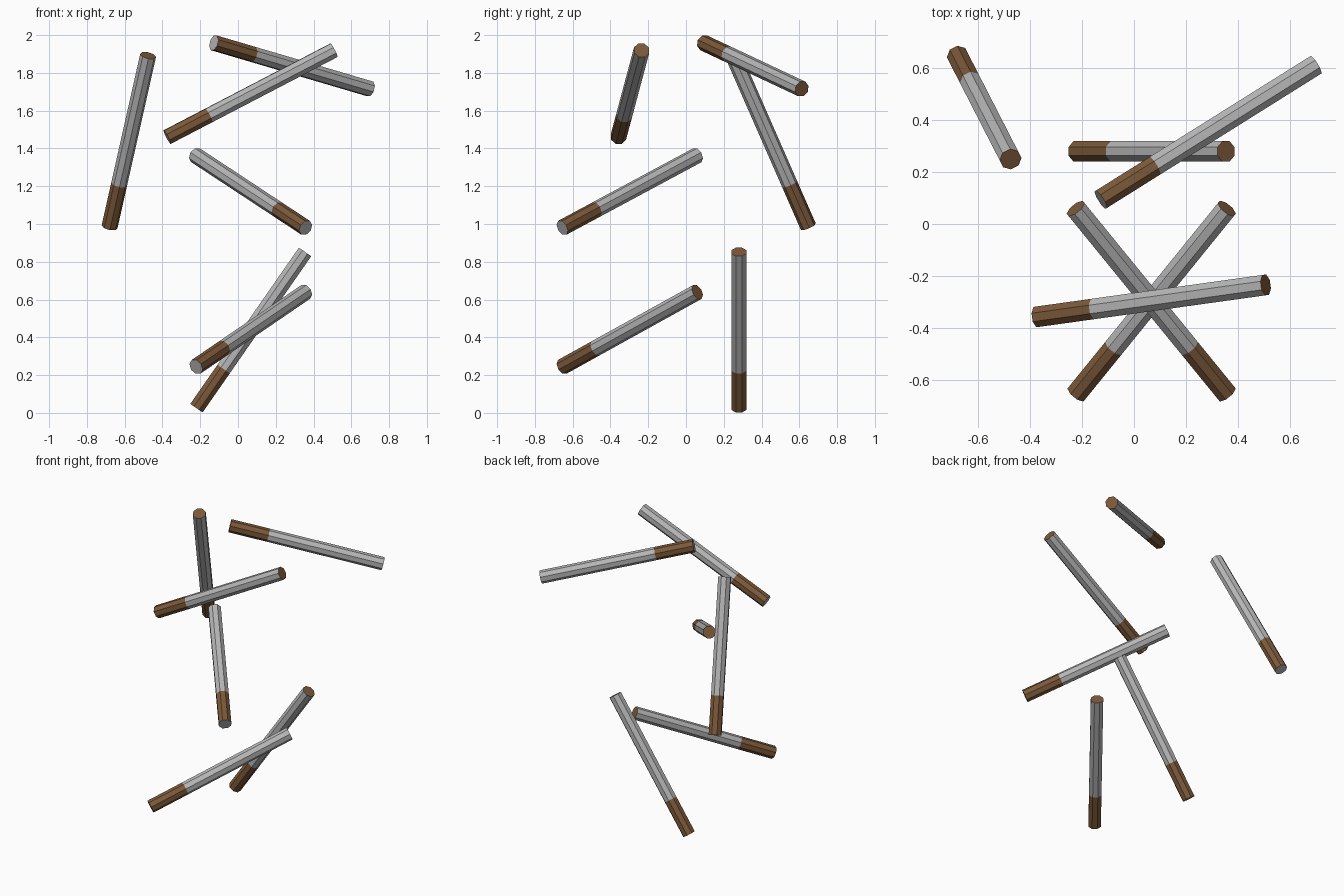
import bpy, bmesh, math
from mathutils import Vector, Matrix

if "Cube" in bpy.data.objects:
    bpy.data.objects.remove(bpy.data.objects["Cube"])

RADIUS, SIDES, GRIP = 0.043, 8, 0.25


def material(name, colour):
    m = bpy.data.materials.new(name)
    m.diffuse_color = (*colour, 1)
    m.use_nodes = True
    m.node_tree.nodes["Principled BSDF"].inputs["Base Color"].default_value = m.diffuse_color
    return m


GREY = material("grey", (0.47, 0.47, 0.47))
BROWN = material("brown", (0.2, 0.1, 0.042))


def rod(name, start, end):
    """Octagonal rod: brown first quarter with a grey cap, grey rest with a brown cap."""
    a, b = Vector(start), Vector(end)
    axis = b - a
    length = axis.length
    bm = bmesh.new()
    bmesh.ops.create_cone(bm, cap_ends=True, segments=SIDES, radius1=RADIUS,
                          radius2=RADIUS, depth=length,
                          matrix=Matrix.Translation((0, 0, length / 2))
                          @ Matrix.Rotation(math.pi / SIDES, 4, 'Z'))
    # cut the ring where the colour changes
    bmesh.ops.bisect_plane(bm, geom=bm.verts[:] + bm.edges[:] + bm.faces[:],
                           plane_co=(0, 0, GRIP * length), plane_no=(0, 0, 1))
    bm.normal_update()
    for f in bm.faces:
        low = f.calc_center_median().z < GRIP * length
        cap = abs(f.normal.z) > 0.5
        f.material_index = int(low != cap)
    mesh = bpy.data.meshes.new(name)
    bm.to_mesh(mesh)
    bm.free()
    mesh.materials.append(GREY)
    mesh.materials.append(BROWN)
    ob = bpy.data.objects.new(name, mesh)
    ob.matrix_world = (Matrix.Translation(a)
                       @ axis.to_track_quat('Z', 'Y').to_matrix().to_4x4())
    bpy.context.collection.objects.link(ob)


# lower three rods
rod("lower_back_rod", (-0.22, 0.28, 0.025), (0.355, 0.28, 0.852))
rod("lower_front_rod", (-0.222, -0.655, 0.244), (0.358, 0.06, 0.64))
rod("middle_front_rod", (0.358, -0.655, 0.98), (-0.225, 0.06, 1.364))

# upper three rods
rod("left_rod", (-0.68, 0.648, 0.985), (-0.476, 0.25, 1.892))
rod("upper_front_rod", (-0.375, -0.358, 1.46), (0.508, -0.235, 1.92))
rod("upper_back_rod", (-0.128, 0.094, 1.959), (0.7, 0.613, 1.715))
